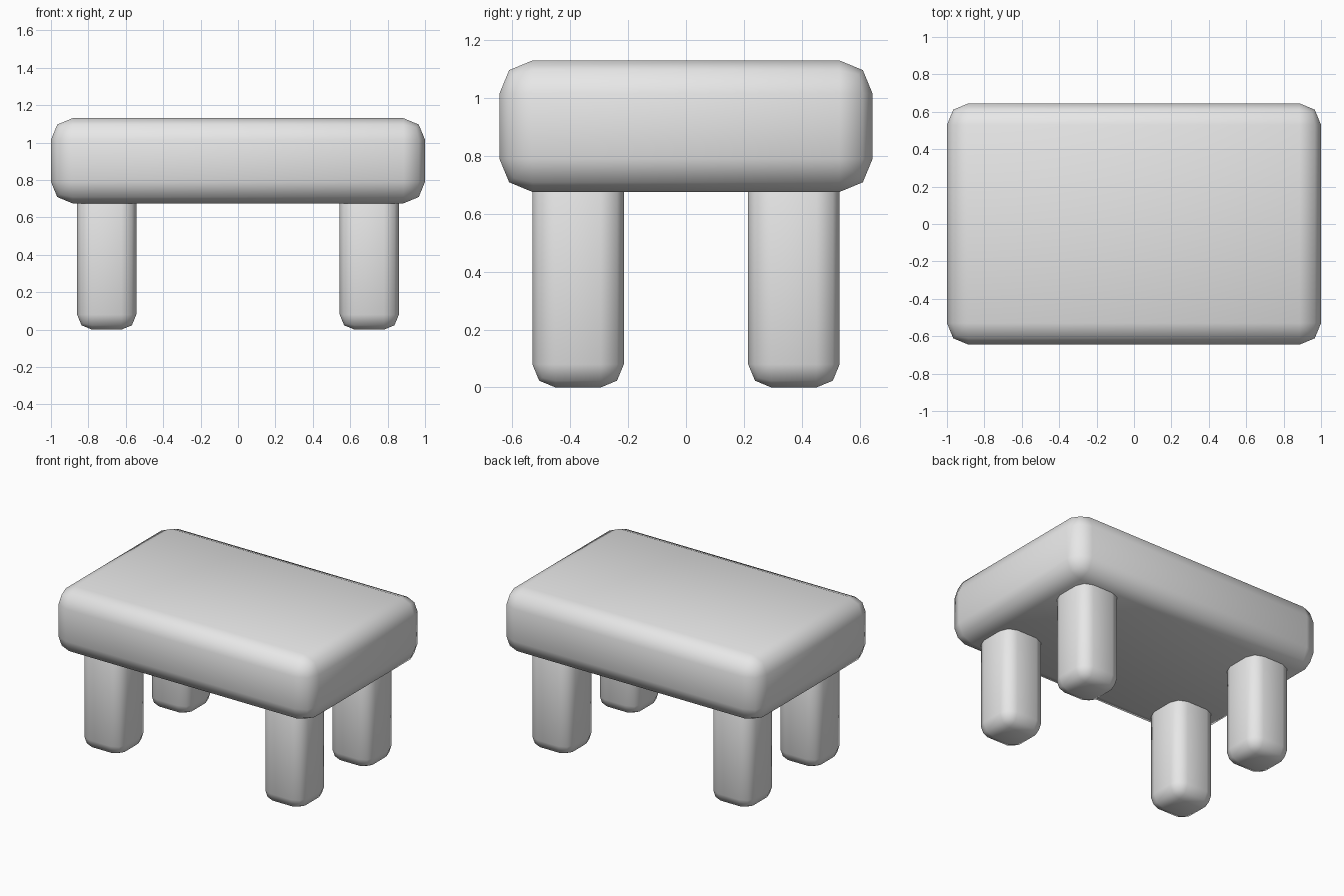
import bpy

cube = bpy.data.objects.get("Cube")
if cube:
    bpy.data.objects.remove(cube, do_unlink=True)

# Single plain grey material
grey = bpy.data.materials.new("light_grey")
grey.use_nodes = True
grey.diffuse_color = (0.8, 0.8, 0.8, 1)
grey.node_tree.nodes["Principled BSDF"].inputs["Base Color"].default_value = (0.8, 0.8, 0.8, 1)


def rounded_box(name, center, size, radius):
    """Smooth-shaded box with two-step rounded edges."""
    bpy.ops.mesh.primitive_cube_add(size=1, location=center)
    box = bpy.context.object
    box.name = name
    box.scale = size
    bpy.ops.object.transform_apply(location=False, rotation=False, scale=True)
    bevel = box.modifiers.new("rounded_edges", "BEVEL")
    bevel.width = radius
    bevel.segments = 2
    bevel.limit_method = "NONE"
    bpy.ops.object.shade_smooth()
    box.data.materials.append(grey)
    return box


# Thick table top
rounded_box("table_top", (0, 0, 0.903), (2, 1.29, 0.455), 0.115)

# Four square legs, sunk into the top
LEG_HEIGHT = 0.8
for x_side, x_name in ((1, "left"), (-1, "right")):
    for y_side, y_name in ((-1, "front"), (1, "back")):
        rounded_box(f"{y_name}_{x_name}_leg",
                    (x_side * 0.702, y_side * 0.373, LEG_HEIGHT / 2),
                    (0.316, 0.316, LEG_HEIGHT), 0.08)
